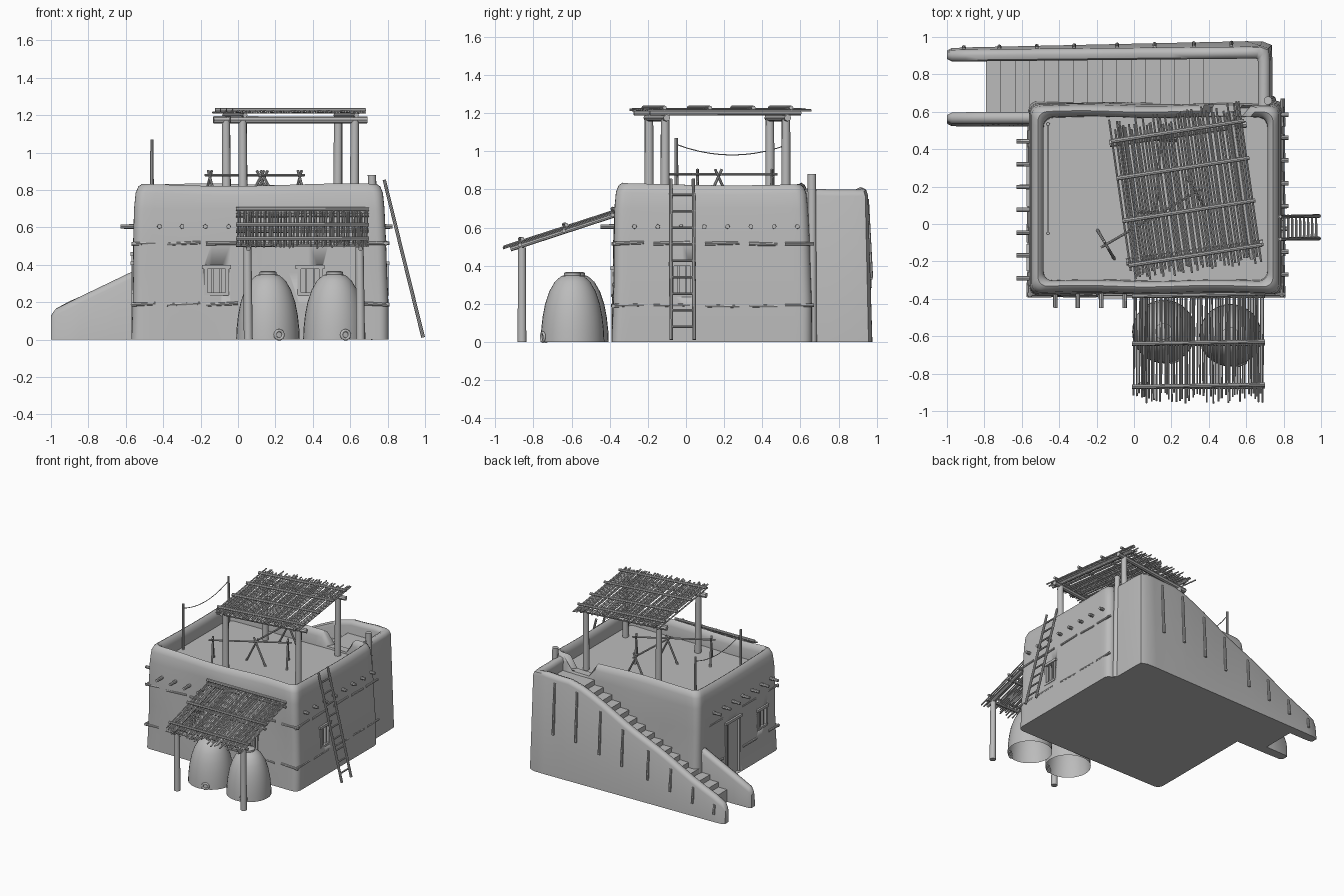
import bpy, bmesh, math, random
from mathutils import Vector, Matrix

if "Cube" in bpy.data.objects:
    bpy.data.objects.remove(bpy.data.objects["Cube"])

random.seed(4)
clay = bpy.data.materials.new("clay_grey")
clay.diffuse_color = (0.5, 0.5, 0.5, 1)
clay.use_nodes = True
clay.node_tree.nodes["Principled BSDF"].inputs["Base Color"].default_value = clay.diffuse_color


def finish(name, bm, angle=40):
    bmesh.ops.recalc_face_normals(bm, faces=bm.faces)
    me = bpy.data.meshes.new(name)
    bm.to_mesh(me)
    bm.free()
    me.materials.append(clay)
    ob = bpy.data.objects.new(name, me)
    bpy.context.collection.objects.link(ob)
    bpy.ops.object.select_all(action='DESELECT')
    ob.select_set(True)
    bpy.context.view_layer.objects.active = ob
    bpy.ops.object.shade_smooth_by_angle(angle=math.radians(angle))
    return ob


def pole(bm, a, b, r, sides=8, taper=0.9):
    a, b = Vector(a), Vector(b)
    d = b - a
    m = Matrix.Translation((a + b) / 2) @ d.to_track_quat('Z', 'Y').to_matrix().to_4x4()
    bmesh.ops.create_cone(bm, cap_ends=True, segments=sides, radius1=r,
                          radius2=r * taper, depth=d.length, matrix=m)


def box(bm, lo, hi, m=Matrix()):
    lo, hi = Vector(lo), Vector(hi)
    t = Matrix.Translation((lo + hi) / 2) @ Matrix.Diagonal((*(hi - lo), 1))
    bmesh.ops.create_cube(bm, size=1, matrix=m @ t)


def loft(bm, rings):
    rows = [[bm.verts.new(p) for p in ring] for ring in rings]
    n = len(rows[0])
    for r0, r1 in zip(rows, rows[1:]):
        for i in range(n):
            j = (i + 1) % n
            bm.faces.new((r0[i], r0[j], r1[j], r1[i]))
    bm.faces.new(rows[0])
    bm.faces.new(rows[-1])


def rounded_rect(x0, x1, y0, y1, r):
    pts = []
    for cx, cy, a in ((x1 - r, y1 - r, 0), (x0 + r, y1 - r, 90),
                      (x0 + r, y0 + r, 180), (x1 - r, y0 + r, 270)):
        pts += [(cx + r * math.cos(math.radians(a + k * 18)),
                 cy + r * math.sin(math.radians(a + k * 18))) for k in range(6)]
    out = []
    for i, p in enumerate(pts):
        out.append(p)
        if i % 6 == 5:      # subdivide the straight sides
            q = pts[(i + 1) % 24]
            out += [(p[0] + (q[0] - p[0]) * t / 24, p[1] + (q[1] - p[1]) * t / 24)
                    for t in range(1, 24)]
    return out


# House body with parapet and sunken roof
bm = bmesh.new()
rings = []
for inset, z in ((0, 0), (.004, .19), (.01, .36), (.012, .52), (.018, .7), (.026, .78),
                 (.04, .815), (.058, .828), (.076, .815), (.087, .78), (.09, .70)):
    ring = []
    for x, y in rounded_rect(-.57 + inset, .805 - inset, -.39 + inset, .66 - inset, .05):
        w = .004 * math.sin(9 * x + 5 * z) * min(1, z * 5)
        zz = z + (.007 * math.sin(5 * x + 4 * y) if z > .75 else 0)
        if y > .5 and .39 < x < .62:        # stair entry gap
            zz = min(zz, .715)
        ring.append((x + w, y + w, zz))
    rings.append(ring)
loft(bm, rings)
house = finish("house_body", bm, 50)

# Window and door openings: local frame x = along wall, -y = outward
def facing(x, y, deg):
    return Matrix.Translation((x, y, 0)) @ Matrix.Rotation(math.radians(deg), 4, 'Z')

openings = [("front_window_left", facing(-.115, -.383, 0), .13, .24, .39),
            ("front_window_right", facing(.385, -.383, 0), .13, .24, .39),
            ("right_window", facing(.796, -.02, 90), .12, .24, .41),
            ("left_window", facing(-.56, -.18, -90), .12, .25, .41),
            ("left_door", facing(-.562, .2, -90), .19, .012, .46)]
cut = bmesh.new()
for name, m, w, z0, z1 in openings:
    box(cut, (-w / 2, -.06, z0), (w / 2, .05, z1), m)
cutter = finish("opening_cutter", cut)
cutter.hide_render = True
mod = house.modifiers.new("openings", 'BOOLEAN')
mod.object, mod.operation, mod.solver = cutter, 'DIFFERENCE', 'EXACT'
bpy.context.view_layer.objects.active = house
bpy.ops.object.modifier_apply(modifier="openings")
bpy.data.objects.remove(cutter)

for name, m, w, z0, z1 in openings:
    bm = bmesh.new()
    h = w / 2
    for x in (-h + .008, h - .008):
        box(bm, (x - .009, -.008, z0), (x + .009, .03, z1), m)
    box(bm, (-h - .012, -.014, z1 - .012), (h + .012, .03, z1 + .008), m)
    if "door" in name:
        for k in range(4):
            x = -h + .016 + k * (w - .032) / 4
            box(bm, (x + .002, .012, z0), (x + (w - .032) / 4 - .002, .04, z1 - .01), m)
    else:
        box(bm, (-h, -.01, z0 - .004), (h, .03, z0 + .012), m)
        for x in (-w / 6, w / 6):
            box(bm, (x - .006, 0, z0), (x + .006, .02, z1), m)
    finish(name + "_frame", bm, 30)

# Stair side walls: soft-topped sections swept along a path
def wall(name, sections):
    bm = bmesh.new()
    rings = []
    for x, y, nx, ny, z, h, flare in sections:
        prof = ((h + flare, 0), (h, z - .035), (h * .75, z - .01), (0, z),
                (-h * .75, z - .01), (-h, z - .035), (-h, 0))
        rings.append([(x + nx * o, y + ny * o, zz) for o, zz in prof])
    loft(bm, rings)
    return finish(name, bm, 50)

def slope(x):
    return min(.81, .17 + (x + .97) * .48)

outer = [(-1, .9, 0, 1, .13, .018, .01), (-.975, .9, 0, 1, .165, .03, .01)]
outer += [(x, .9 + .01 * (x + 1), 0, 1, slope(x) + .006 * math.sin(11 * x), .032,
           .01 + .012 * (x + 1)) for x in [-.9 + .1 * i for i in range(16)]]
outer += [(.665, .92, .35, .94, .805, .036, .024), (.69, .91, .71, .71, .80, .042, .024),
          (.695, .87, 1, 0, .80, .033, .012), (.695, .75, 1, 0, .80, .033, .012),
          (.695, .63, 1, 0, .805, .033, .012)]
wall("stair_outer_wall", outer)
wall("stair_inner_wall", [(-1, .565, 0, -1, .13, .018, .01), (-.975, .565, 0, -1, .165, .03, .012)]
     + [(x, .567, 0, -1, slope(x), .032, .014) for x in (-.85, -.7, -.58, -.5)])

# Staircase
prof = [(-.79, 0)]
for i in range(15):
    z = .10 + .04 * i
    prof += [(-.79 + .0775 * i, z), (-.79 + .0775 * (i + 1), z)]
prof += [(.3725, .70), (.69, .70), (.69, 0)]
bm = bmesh.new()
loft(bm, [[(x, y, z) for x, z in prof] for y in (.585, .9)])
finish("staircase", bm, 20)

# Upright sticks set in the outer stair wall
bm = bmesh.new()
for x in (.52, .32, .11, -.09, -.32, -.52, -.72, -.91):
    top = slope(x) - .06
    y = .932 + .01 * (x + 1)
    pole(bm, (x, y + .012 + .007 * (x + 1), top * .45), (x, y + .002, top), .011)
finish("stair_wall_sticks", bm)

# Corner pole beside the landing
bm = bmesh.new()
pole(bm, (.735, .662, 0), (.716, .66, .88), .025, 12)
finish("corner_pole", bm)

# Roof beam ends
bm = bmesh.new()
for x in (-.42, -.30, -.175, -.05):
    pole(bm, (x, -.33, .605), (x, -.448, .605), .013)
for i in range(8):
    y = -.27 + i * .122
    pole(bm, (.74, y, .605), (.825, y, .605), .013)
    if i < 7:
        pole(bm, (-.5, y - .02, .605), (-.628, y - .02, .605), .013)
finish("roof_beam_ends", bm)

# Horizontal tie sticks half sunk in the walls
bm = bmesh.new()
for z, e in ((.515, .012), (.19, .004)):
    for a, b in ((-.57, -.44), (-.38, -.2), (-.17, .0), (.1, .3), (.4, .6), (.66, .81)):
        dz = random.uniform(-.006, .006)
        pole(bm, (a, -.387 + e, z + dz), (b, -.387 + e, z - dz), .01)
    for a, b in ((-.39, -.22), (-.17, .02), (.1, .28), (.33, .48), (.52, .67)):
        pole(bm, (.803 - e, a, z), (.803 - e, b, z + random.uniform(-.008, .008)), .01)
    for a, b in ((-.39, -.26), (-.1, .07), (.33, .5)):
        pole(bm, (-.568 + e, a, z), (-.568 + e, b, z), .01)
finish("wall_tie_sticks", bm)

# Beehive ovens, hollow underneath
for name, cx, cy, r in (("oven_left", .16, -.575, .17), ("oven_right", .515, -.595, .167)):
    bm = bmesh.new()
    prof = [(1, 0), (.985, .06), (.94, .13), (.86, .20), (.73, .265), (.56, .315), (.36, .345),
            (.27, .349), (.27, .362), (.22, .366)]
    rows = [[bm.verts.new((cx + r * k * math.cos(t * math.tau / 32),
                           cy + r * k * math.sin(t * math.tau / 32), z)) for t in range(32)]
            for k, z in prof]
    for r0, r1 in zip(rows, rows[1:]):
        for i in range(32):
            bm.faces.new((r0[i], r0[i - 1], r1[i - 1], r1[i]))
    bm.faces.new(rows[-1])
    finish(name, bm)
    bpy.ops.mesh.primitive_torus_add(major_radius=.023, minor_radius=.008, major_segments=16,
                                     minor_segments=8, location=(cx + .06, cy - r * .93, .026),
                                     rotation=(math.pi / 2, 0, .35))
    bpy.context.object.name = name + "_vent"
    bpy.context.object.data.materials.append(clay)
    bpy.ops.object.shade_smooth()

# Front awning: z follows the slope in y
def az(y):
    return .685 + (y + .37) * .325

bm = bmesh.new()
for x in (.055, .655):
    pole(bm, (x, -.86, 0), (x - .005, -.86, az(-.86) - .03), .024, 10)
    pole(bm, (x, -.92, az(-.92) - .02), (x, -.36, az(-.36) - .02), .012)
for y in (-.87, -.64, -.385):
    pole(bm, (-.01, y, az(y) + .018), (.70, y + .012, az(y) + .018), .011)
    pole(bm, (-.01, y, az(y) - .014), (.70, y, az(y) - .014), .012)
finish("awning_frame", bm)
bm = bmesh.new()
for i in range(52):
    x = .002 + i * .0135
    a, b = -.96 + random.uniform(0, .06), -.37 + random.uniform(-.02, .01)
    dz = random.uniform(-.004, .006)
    pole(bm, (x + random.uniform(-.005, .005), a, az(a) + dz),
         (x + random.uniform(-.005, .005), b, az(b) + dz), .0052, 5)
finish("awning_reeds", bm)

# Roof canopy, turned on the roof
turn = Matrix.Translation((.28, .165, 0)) @ Matrix.Rotation(math.radians(8), 4, 'Z')
bm = bmesh.new()
for x in (-.3, .3):
    for y in (-.32, .32):
        pole(bm, (x, y, .69), (x * 1.01, y, 1.17), .025, 10)
    pole(bm, (x, -.40, 1.2), (x, .40, 1.2), .013)
for y in (-.32, .32):
    pole(bm, (-.37, y, 1.175), (.37, y, 1.175), .02)
for y in (-.34, -.1, .13, .33):
    pole(bm, (-.36, y, 1.228), (.36, y + .01, 1.228), .012)
bm.transform(turn)
finish("canopy_frame", bm)
bm = bmesh.new()
for i in range(46):
    x = -.35 + i * .0155
    z = 1.216 + random.uniform(-.004, .004)
    pole(bm, (x + random.uniform(-.005, .005), -.40 - random.uniform(-.03, .03), z),
         (x + random.uniform(-.005, .005), .42 + random.uniform(-.04, .03), z), .0062, 5)
bm.transform(turn)
finish("canopy_reeds", bm)

# Clothes line
bm = bmesh.new()
for y in (-.05, .535):
    pole(bm, (-.46, y, .69), (-.46, y, 1.07), .010)
line = [(-.46, -.05 + .0585 * i, 1.035 - .055 * (1 - (i / 5 - 1) ** 2)) for i in range(11)]
for a, b in zip(line, line[1:]):
    pole(bm, a, b, .003, 5, 1)
finish("clothes_line", bm)

# Drying racks: a bar resting on crossed sticks
bm = bmesh.new()
for a, b in (((-.15, -.11), (.33, .17)), ((.14, .45), (.12, .06))):
    a, b = Vector((*a, .88)), Vector((*b, .88))
    d = (b - a).normalized()
    s = Vector((-d.y, d.x, 0))
    pole(bm, a - d * .03, b + d * .03, .007)
    for c in (a, b):
        for k in (-1, 1):
            pole(bm, c + s * .09 * k - Vector((0, 0, .185)), c - s * .02 * k + Vector((0, 0, .025)), .008)
finish("drying_racks", bm)

# Ladder
bm = bmesh.new()
for y in (-.077, .043):
    pole(bm, (.99, y, .012), (.782, y - .004, .855), .010)
for i in range(9):
    z = .08 + i * .0865
    x = .99 - (z - .012) * .247
    pole(bm, (x, -.085, z), (x, .05, z), .007)
finish("ladder", bm)
